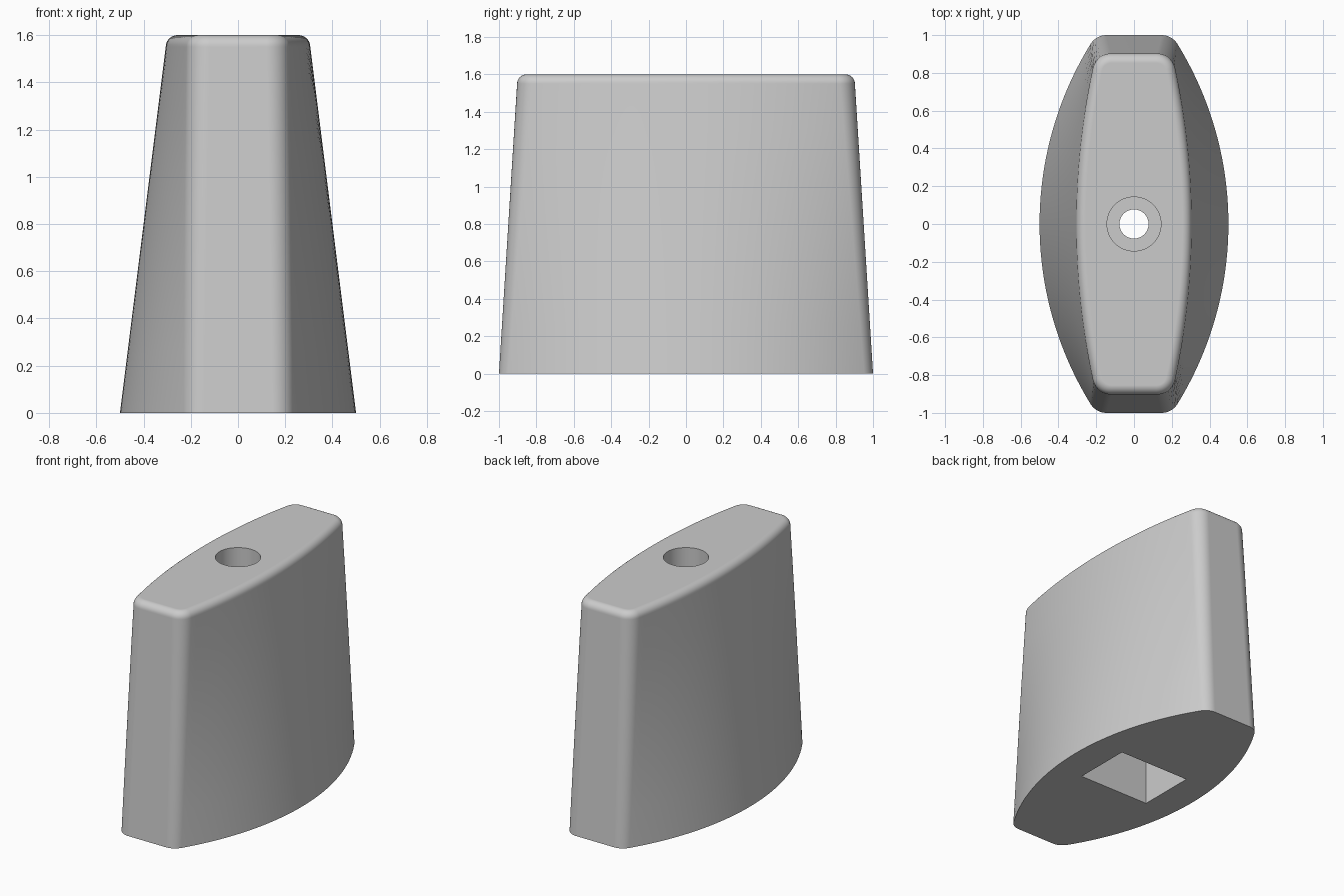
import bpy, bmesh
from math import pi, sin, cos, sqrt, atan2

if "Cube" in bpy.data.objects:
    bpy.data.objects.remove(bpy.data.objects["Cube"])

HEIGHT = 1.6
CORNER = 0.1      # vertical corner radius
EDGE = 0.05       # top edge radius

grey = bpy.data.materials.new("plain grey")
grey.use_nodes = True
colour = (0.6, 0.6, 0.6, 1)
grey.diffuse_color = colour
grey.node_tree.nodes["Principled BSDF"].inputs["Base Color"].default_value = colour


def outline(z, inset=0):
    """Bowed sides, flat ends and rounded corners, tapering with height."""
    t = z / HEIGHT
    half_w, half_l, end = 0.5 - 0.2 * t, 1 - 0.1 * t, 0.2
    bow = half_w - end
    radius = (half_l ** 2 + bow ** 2) / (2 * bow)
    arc_x = half_w - radius
    cy = half_l - CORNER
    dx = sqrt((radius - CORNER) ** 2 - cy ** 2)
    turn = atan2(cy, dx)
    quarter = []
    for i in range(20):
        a = turn * i / 20
        quarter.append((arc_x + (radius - inset) * cos(a), (radius - inset) * sin(a)))
    for i in range(9):
        a = turn + (pi / 2 - turn) * i / 8
        r = CORNER - inset
        quarter.append((arc_x + dx + r * cos(a), cy + r * sin(a)))
    half = quarter + [(-x, y) for x, y in reversed(quarter)]
    return half + [(x, -y) for x, y in reversed(half[1:-1])]


# Tapered body, lofted through rings with a rounded top edge
bm = bmesh.new()
shoulder = HEIGHT - EDGE
levels = [(shoulder * i / 6, shoulder * i / 6, 0) for i in range(7)]
for i in range(1, 9):
    a = pi / 2 * i / 8
    levels.append((shoulder, shoulder + EDGE * sin(a), EDGE * (1 - cos(a))))
rings = [[bm.verts.new((x, y, z)) for x, y in outline(base, inset)]
         for base, z, inset in levels]
for low, high in zip(rings, rings[1:]):
    for i in range(len(low)):
        j = (i + 1) % len(low)
        bm.faces.new((low[i], low[j], high[j], high[i]))
bm.faces.new(rings[0])
bm.faces.new(rings[-1])
bmesh.ops.recalc_face_normals(bm, faces=bm.faces)
mesh = bpy.data.meshes.new("tapered_block")
bm.to_mesh(mesh)
bm.free()
block = bpy.data.objects.new("tapered_block", mesh)
bpy.context.collection.objects.link(block)
mesh.materials.append(grey)


def cut(name):
    """Subtract the active primitive from the block, then discard it."""
    cutter = bpy.context.object
    cutter.name = name
    cutter.hide_render = True
    cutter.data.materials.append(grey)
    bpy.ops.object.transform_apply(location=True, scale=True)
    bpy.context.view_layer.objects.active = block
    mod = block.modifiers.new(name, "BOOLEAN")
    mod.operation, mod.solver, mod.object = "DIFFERENCE", "EXACT", cutter
    bpy.ops.object.modifier_apply(modifier=name)
    bpy.data.objects.remove(cutter)


# Rectangular socket underneath
bpy.ops.mesh.primitive_cube_add(size=1, location=(0, 0, 0.35))
bpy.context.object.scale = (0.55, 0.41, 0.9)
cut("socket")
# Bolt hole and its wider recess on top
bpy.ops.mesh.primitive_cylinder_add(vertices=64, radius=0.077, depth=2, location=(0, 0, 1.2))
cut("bolt_hole")
bpy.ops.mesh.primitive_cylinder_add(vertices=64, radius=0.143, depth=0.8, location=(0, 0, HEIGHT))
cut("bolt_recess")

# Smooth shading with crisp rims
bpy.ops.object.select_all(action="DESELECT")
block.select_set(True)
bpy.context.view_layer.objects.active = block
bpy.ops.object.shade_smooth_by_angle(angle=pi / 6)
weighted = block.modifiers.new("even_normals", "WEIGHTED_NORMAL")
weighted.keep_sharp = True
